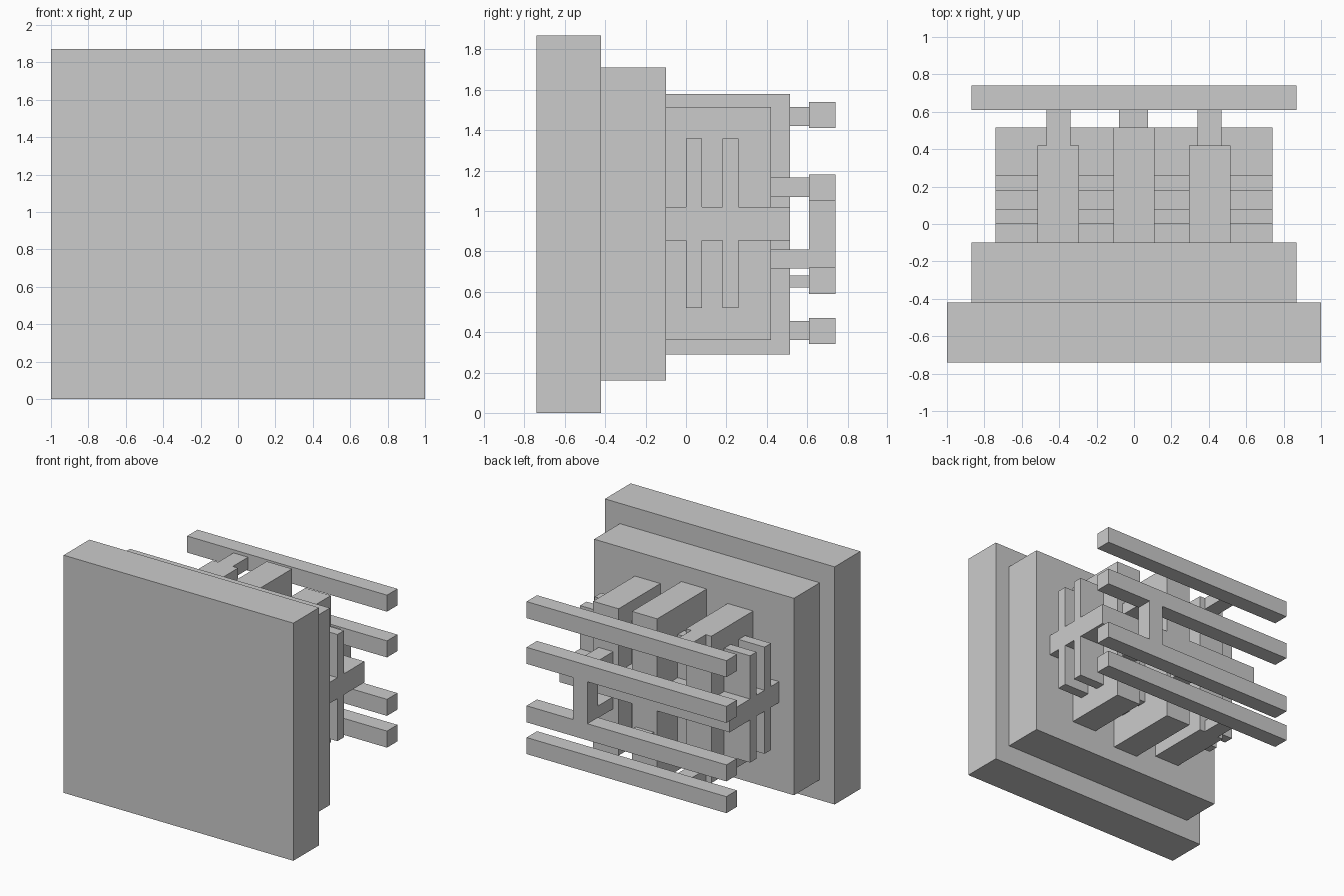
import bpy

default = bpy.data.objects.get("Cube")
if default:
    bpy.data.objects.remove(default, do_unlink=True)

grey = bpy.data.materials.new("plain grey")
grey.use_nodes = True
colour = (0.6, 0.6, 0.6, 1)
grey.diffuse_color = colour
grey.node_tree.nodes["Principled BSDF"].inputs["Base Color"].default_value = colour


def box(name, x, y, z):
    """Box given by its (low, high) range on each axis."""
    bpy.ops.mesh.primitive_cube_add(size=1, location=[(a + b) / 2 for a, b in (x, y, z)])
    ob = bpy.context.object
    ob.name = name
    ob.scale = [b - a for a, b in (x, y, z)]
    bpy.ops.object.transform_apply(location=False, rotation=False, scale=True)
    ob.data.materials.append(grey)
    return ob


FACE = -0.10        # back of the stepped plates, where the ribs start
DEEP = 0.515        # back of the centre rib and crossbar
SHALLOW = 0.42      # back of the side ribs
RAIL = (0.61, 0.74)  # depth range of the rails

# Stepped front plates
box("front_plate", (-1, 1), (-0.74, -0.42), (0, 1.87))
box("middle_plate", (-0.87, 0.87), (-0.42, FACE), (0.16, 1.71))

# Upright ribs
box("centre_rib", (-0.11, 0.11), (FACE, DEEP), (0.29, 1.58))
box("left_rib", (0.293, 0.515), (FACE, SHALLOW), (0.36, 1.515))
box("right_rib", (-0.515, -0.293), (FACE, SHALLOW), (0.36, 1.515))

# Crossbar with two fins passing through it
box("crossbar", (-0.74, 0.74), (FACE, DEEP), (0.855, 1.02))
for name, y in (("inner_fin", 0.0), ("outer_fin", 0.18)):
    box(name, (-0.74, 0.74), (y, y + 0.08), (0.52, 1.36))

# Four rails across the back
for name, z in (("bottom_rail", 0.34), ("lower_rail", 0.59),
                ("upper_rail", 1.05), ("top_rail", 1.41)):
    box(name, (-0.87, 0.87), RAIL, (z, z + 0.13))

# Post joining the two middle rails
box("rail_post", (0.34, 0.467), RAIL, (0.72, 1.05))

# Short arms from the ribs to the rails
for name, z in (("left_lower_arm", 0.715), ("left_upper_arm", 1.07)):
    box(name, (0.34, 0.467), (SHALLOW, RAIL[0]), (z, z + 0.095))
for name, z in (("right_bottom_arm", 0.36), ("right_top_arm", 1.42)):
    box(name, (-0.467, -0.34), (SHALLOW, RAIL[0]), (z, z + 0.095))
box("centre_arm", (-0.08, 0.075), (DEEP, RAIL[0]), (0.62, 0.68))
